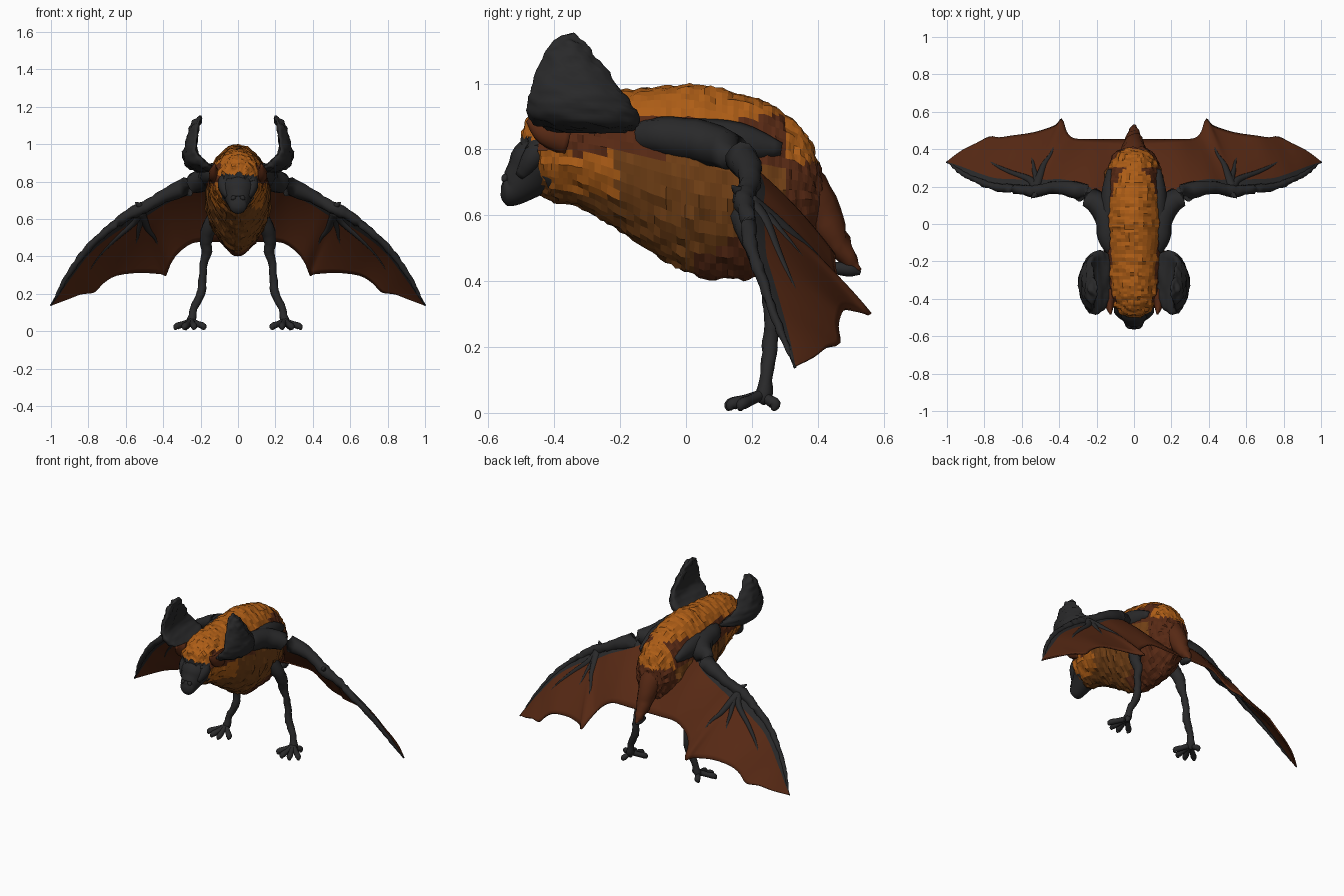
import bpy, bmesh, math
from mathutils import Vector, noise

if "Cube" in bpy.data.objects:
    bpy.data.objects.remove(bpy.data.objects["Cube"])


def material(name, *rgb):
    m = bpy.data.materials.new(name)
    m.use_nodes = True
    m.diffuse_color = (*rgb, 1)
    m.node_tree.nodes["Principled BSDF"].inputs["Base Color"].default_value = (*rgb, 1)
    return m


ORANGE = material("orange fur", 0.42, 0.11, 0.008)
BELLY = material("tawny fur", 0.17, 0.052, 0.008)
BROWN = material("red brown skin", 0.095, 0.022, 0.007)
BLACK = material("charcoal skin", 0.022, 0.022, 0.023)


def smooth(pts, n):
    """Resample a list of tuples with a Catmull-Rom spline, n steps per span."""
    p = [Vector(q) for q in pts]
    p = [p[0]] + p + [p[-1]]
    out = []
    for i in range(1, len(p) - 2):
        a, b, c, d = p[i - 1:i + 3]
        for k in range(n):
            t = k / n
            out.append(b + (c - a) * (t / 2) + (a * 2 - b * 5 + c * 4 - d) * (t * t / 2)
                       + (b * 3 - a - c * 3 + d) * (t ** 3 / 2))
    return out + [p[-2]]


def finish(name, bm, mats, rule=None, mirror=False, shade=True):
    bmesh.ops.recalc_face_normals(bm, faces=bm.faces)
    if rule:
        for f in bm.faces:
            f.material_index = mats.index(rule(f.calc_center_median()))
    me = bpy.data.meshes.new(name)
    bm.to_mesh(me)
    bm.free()
    for m in mats:
        me.materials.append(m)
    if shade:
        for p in me.polygons:
            p.use_smooth = True
    ob = bpy.data.objects.new(name, me)
    bpy.context.collection.objects.link(ob)
    if mirror:
        ob.modifiers.new("mirror", "MIRROR").use_mirror_merge = False
    return ob


def loft(name, rings, mats, rough=0, **kw):
    """Skin closed rings of points, cap both ends, optionally roughen."""
    bm = bmesh.new()
    rows = [[bm.verts.new(v) for v in r] for r in rings]
    n = len(rows[0])
    for a, b in zip(rows, rows[1:]):
        for i in range(n):
            j = (i + 1) % n
            bm.faces.new((a[i], a[j], b[j], b[i]))
    bm.faces.new(rows[0])
    bm.faces.new(rows[-1])
    if rough:
        bm.normal_update()
        for v in bm.verts:
            v.co += v.normal * rough * noise.noise(v.co * 38)
    return finish(name, bm, mats, **kw)


def tube(name, pts, mat, n=4, sides=10, flat=1.0, **kw):
    """Tapered limb through (x, y, z, radius) points."""
    path = smooth(pts, n)
    rings = []
    for i, p in enumerate(path):
        tan = (path[min(i + 1, len(path) - 1)] - path[max(i - 1, 0)]).to_3d().normalized()
        ref = Vector((1, 0, 0)) if abs(tan.x) < 0.8 else Vector((0, 1, 0))
        u = tan.cross(ref).normalized()
        w = tan.cross(u)
        r = max(p[3], 0.001)
        rings.append([p.to_3d() + u * r * math.cos(a) + w * r * flat * math.sin(a)
                      for a in (2 * math.pi * k / sides for k in range(sides))])
    return loft(name, rings, [mat], **kw)


def fur_colour(c):
    wob = 0.02 * noise.noise(c * 14)
    z = c.z + wob
    if c.y > 0.3:
        return ORANGE if z > 0.76 else BROWN
    if z > 0.895 or (c.y < -0.42 and z > 0.83):
        return ORANGE
    if c.y < -0.45:
        return BLACK
    if z > 0.79 - 0.12 * max(c.y, 0):
        return BROWN
    if c.y < -0.21 + wob and z > 0.66 and abs(c.x) > 0.07:
        return ORANGE
    if z < 0.5 + max(c.y - 0.1, 0) * 0.8 and c.y > 0.02:
        return BROWN
    return BELLY


# Furry body and head: y, top, bottom, half width
rings = []
for y, top, bot, w in smooth([
        (-0.5, 0.85, 0.72, 0.035), (-0.475, 0.90, 0.685, 0.085), (-0.42, 0.945, 0.65, 0.12),
        (-0.33, 0.97, 0.625, 0.14), (-0.2, 0.98, 0.55, 0.155), (-0.06, 0.99, 0.46, 0.17),
        (0.04, 0.995, 0.415, 0.175), (0.16, 0.97, 0.405, 0.17), (0.26, 0.935, 0.42, 0.155),
        (0.33, 0.885, 0.47, 0.13), (0.38, 0.82, 0.52, 0.10), (0.415, 0.72, 0.58, 0.04)], 7):
    ring = []
    for k in range(44):
        a = 2 * math.pi * k / 44
        s = math.sin(a)
        pinch = 1 - 0.35 * s * s if s < 0 else 1
        ring.append(Vector((w * math.cos(a) * pinch, y, (top + bot) / 2 + (top - bot) / 2 * s)))
    rings.append(ring)
loft("furry_body", rings, [ORANGE, BELLY, BROWN, BLACK], rough=0.013,
     rule=fur_colour, shade=False)

# Face: muzzle, nose pad, brow folds and eyes
tube("muzzle", [(0, -0.40, 0.76, 0.10), (0, -0.45, 0.75, 0.093), (0, -0.485, 0.715, 0.072),
                (0, -0.525, 0.68, 0.052), (0, -0.55, 0.675, 0.043), (0, -0.562, 0.675, 0.015)],
     BLACK, sides=18)
tube("nostrils", [(0.012, -0.53, 0.715, 0.01), (0.025, -0.548, 0.712, 0.014),
                  (0.034, -0.556, 0.705, 0.004)], BLACK, mirror=True)
tube("cheek_folds", [(0.06, -0.42, 0.84, 0.03), (0.075, -0.46, 0.78, 0.035),
                     (0.05, -0.50, 0.72, 0.02)], BLACK, mirror=True)
tube("inner_ear_lobes", [(0.12, -0.36, 0.83, 0.05), (0.13, -0.43, 0.85, 0.035),
                         (0.125, -0.48, 0.89, 0.008)], BROWN, flat=0.7, mirror=True)

# Ears: z, x centre, half thickness, y centre, half depth
rings = []
for z, x, t, y, d in smooth([
        (0.85, 0.16, 0.05, -0.28, 0.10), (0.875, 0.2, 0.07, -0.30, 0.155),
        (0.91, 0.235, 0.058, -0.315, 0.168), (0.96, 0.258, 0.036, -0.33, 0.148),
        (1.03, 0.25, 0.028, -0.345, 0.11), (1.09, 0.232, 0.024, -0.355, 0.075),
        (1.13, 0.217, 0.018, -0.357, 0.042), (1.148, 0.207, 0.005, -0.357, 0.015)], 5):
    ring = []
    for k in range(28):
        a = 2 * math.pi * k / 28
        cup = -0.035 * math.cos(a) ** 2 * d / 0.168
        ring.append(Vector((x + cup + t * math.sin(a), y + d * math.cos(a), z)))
    rings.append(ring)
loft("ears", rings, [BLACK], rough=0.012, mirror=True)

# Wings: leading and trailing edge points along the span
LEAD = [(0.11, -0.08, 0.85), (0.19, 0.08, 0.82), (0.27, 0.165, 0.775), (0.40, 0.195, 0.72),
        (0.48, 0.185, 0.675), (0.53, 0.175, 0.65), (0.58, 0.18, 0.625), (0.66, 0.19, 0.57),
        (0.75, 0.20, 0.495), (0.82, 0.225, 0.425), (0.88, 0.25, 0.345), (0.93, 0.28, 0.265),
        (0.965, 0.305, 0.2), (1.0, 0.33, 0.14)]
TRAIL = [(0.0, 0.45, 0.48), (0.13, 0.45, 0.48), (0.24, 0.45, 0.475), (0.32, 0.455, 0.42),
         (0.36, 0.49, 0.36), (0.385, 0.56, 0.3), (0.42, 0.525, 0.308), (0.53, 0.488, 0.315),
         (0.65, 0.47, 0.30), (0.72, 0.46, 0.26), (0.77, 0.465, 0.21), (0.84, 0.43, 0.2),
         (0.92, 0.39, 0.17), (1.0, 0.33, 0.14)]
STEPS = 3
lead, trail = smooth(LEAD, STEPS), smooth(TRAIL, STEPS)


def wing_point(s, t):
    """Point on the membrane: s counts stations, t runs from front to back."""
    i = min(round(s * STEPS), len(lead) - 1)
    p = lead[i].lerp(trail[i], t)
    return p + Vector((0, 0.08, 0.12)) * (t * (1 - t) * (lead[i] - trail[i]).length)


bm = bmesh.new()
ROWS = 14
grid = [[bm.verts.new(wing_point(i / STEPS, j / ROWS)) for j in range(ROWS + 1)]
        for i in range(len(lead))]
for a, b in zip(grid, grid[1:]):
    for j in range(ROWS):
        f = bm.faces.new((a[j], a[j + 1], b[j + 1], b[j]))
        f.material_index = 1 if j < 2 else 0
bmesh.ops.remove_doubles(bm, verts=bm.verts, dist=0.0001)
wing = finish("wing_membranes", bm, [BROWN, BLACK], mirror=True)
solid = wing.modifiers.new("thickness", "SOLIDIFY")
solid.thickness, solid.offset = 0.01, 0

# Arms along the leading edge, shoulders and thumb claws
tube("arms", [(0.10, -0.17, 0.84, 0.03), (0.135, -0.08, 0.84, 0.058), (0.155, 0.06, 0.82, 0.066)]
     + [(*p, r) for p, r in zip(LEAD[2:], (0.052, 0.036, 0.032, 0.034, 0.028, 0.024, 0.02,
                                          0.018, 0.015, 0.012, 0.008, 0.002))],
     BLACK, rough=0.008, mirror=True)
tube("shoulder_blades", [(0.13, -0.15, 0.84, 0.02), (0.13, 0.0, 0.83, 0.062),
                         (0.13, 0.16, 0.82, 0.062), (0.13, 0.29, 0.80, 0.02)],
     BLACK, flat=0.75, mirror=True)
tube("thumb_claws", [(0.51, 0.185, 0.66, 0.025), (0.53, 0.155, 0.675, 0.015),
                     (0.55, 0.14, 0.69, 0.003)], BLACK, mirror=True)

# Finger bones lying on the membrane: station and depth at the far end
for name, s, t, r in (("inner_fingers", 4.7, 0.66, 0.026), ("middle_fingers", 6.7, 0.55, 0.02),
                      ("outer_fingers", 9.6, 0.5, 0.022)):
    path = [(*wing_point(5 + (s - 5) * k, 0.03 + (t - 0.03) * k), r * (1 - k) + 0.003)
            for k in (0, 0.25, 0.5, 0.75, 1)]
    tube(name, path, BLACK, mirror=True)

# Tail with a dark tip
tube("tail", [(0, 0.33, 0.70, 0.09), (0, 0.40, 0.62, 0.065), (0, 0.45, 0.53, 0.045),
              (0, 0.50, 0.46, 0.025), (0, 0.525, 0.435, 0.004)], BROWN, rough=0.01)
tube("tail_tip", [(0, 0.45, 0.44, 0.018), (0, 0.50, 0.435, 0.022), (0, 0.53, 0.425, 0.006)], BLACK)

# Legs, heels and splayed toes
tube("legs", [(0.11, 0.17, 0.62, 0.05), (0.15, 0.19, 0.56, 0.042), (0.172, 0.22, 0.49, 0.034),
              (0.168, 0.24, 0.43, 0.03), (0.183, 0.25, 0.36, 0.021), (0.19, 0.26, 0.27, 0.022),
              (0.20, 0.255, 0.2, 0.024), (0.235, 0.245, 0.12, 0.02), (0.25, 0.235, 0.05, 0.024),
              (0.25, 0.225, 0.03, 0.012)], BLACK, rough=0.006, mirror=True)
for i, (x, y) in enumerate(((0.185, 0.17), (0.235, 0.135), (0.285, 0.14), (0.328, 0.17),
                            (0.275, 0.27))):
    mx, my = (x + 0.25) / 2, (y + 0.23) / 2
    tube(f"toes_{i + 1}", [(0.25, 0.23, 0.055, 0.017), (mx, my, 0.04, 0.016),
                           (x, y, 0.026, 0.018), (x * 1.02, y - 0.006, 0.008, 0.006)],
         BLACK, mirror=True)
